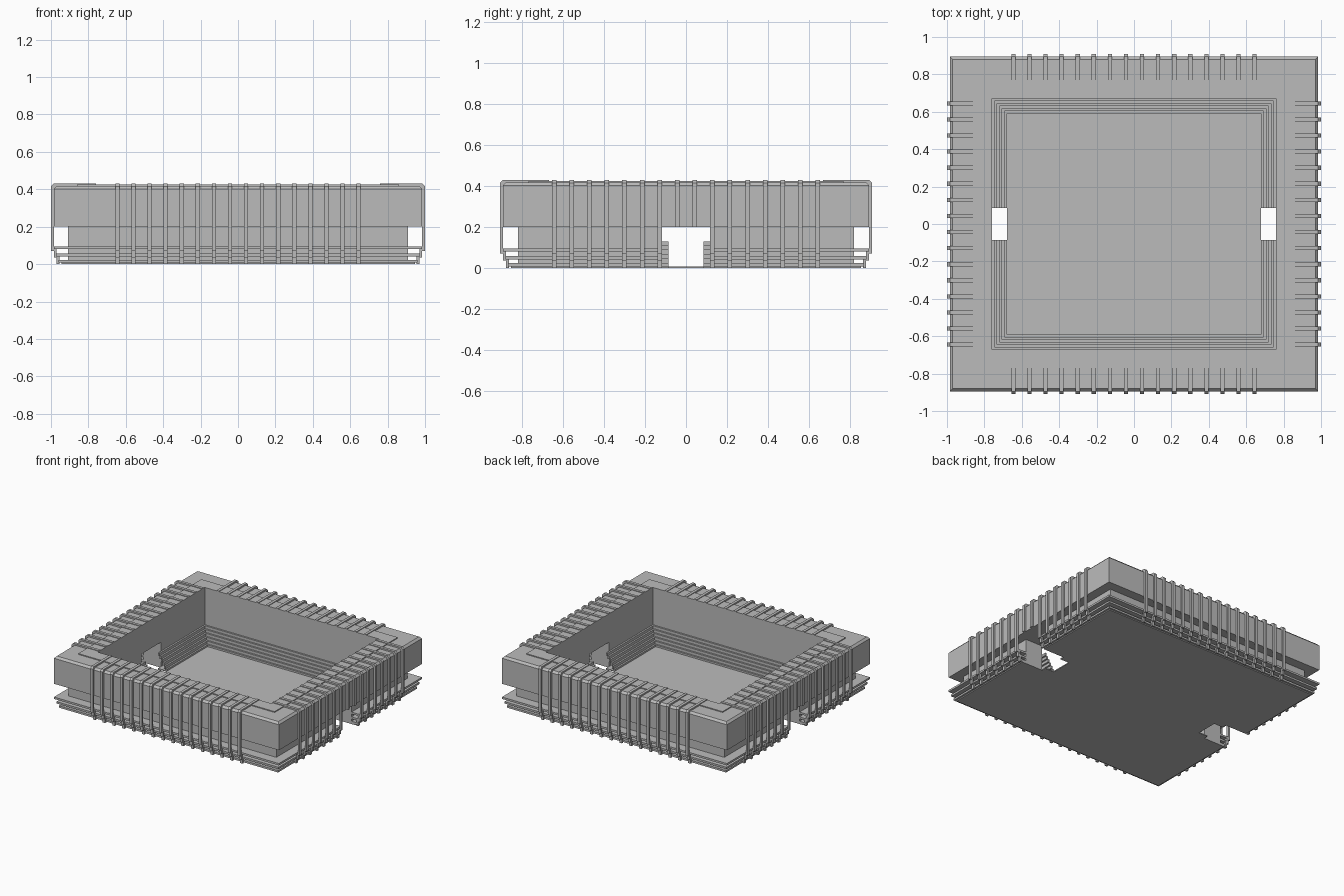
import bpy, bmesh

cube = bpy.data.objects.get("Cube")
if cube:
    bpy.data.objects.remove(cube)

# Half size of the arena opening; every ring is an offset d outward from it
HX, HY = 0.76, 0.67
GATE, AISLE = 0.12, 0.085

concrete = bpy.data.materials.new("concrete grey")
concrete.use_nodes = True
GREY = (0.5, 0.5, 0.5, 1)
concrete.diffuse_color = GREY
concrete.node_tree.nodes["Principled BSDF"].inputs["Base Color"].default_value = GREY


def finish(name, bm):
    bmesh.ops.recalc_face_normals(bm, faces=bm.faces)
    mesh = bpy.data.meshes.new(name)
    bm.to_mesh(mesh)
    bm.free()
    mesh.materials.append(concrete)
    bpy.context.collection.objects.link(bpy.data.objects.new(name, mesh))


def rect(d0, d1, z0, z1):
    return [(d0, z0), (d1, z0), (d1, z1), (d0, z1)]


def loft(bm, loops, closed):
    n = len(loops[0])
    rows = [[bm.verts.new(p) for p in loop] for loop in loops]
    pairs = list(zip(rows, rows[1:])) + ([(rows[-1], rows[0])] if closed else [])
    for a, b in pairs:
        for i in range(n):
            j = (i + 1) % n
            bm.faces.new((a[i], a[j], b[j], b[i]))
    if not closed:
        bm.faces.new(rows[0])
        bm.faces.new(rows[-1])


def ring(name, profile, gate=0):
    """Sweep a (d, z) profile around the arena, open at both side gates."""
    bm = bmesh.new()

    def corner(sx, sy):
        return [(sx * (HX + d), sy * (HY + d), z) for d, z in profile]

    def gate_end(sx, sy):
        return [(sx * (HX + d), sy * gate, z) for d, z in profile]

    if gate:
        for s in (-1, 1):
            loft(bm, [gate_end(1, s), corner(1, s), corner(-1, s), gate_end(-1, s)], False)
    else:
        loft(bm, [corner(1, 1), corner(-1, 1), corner(-1, -1), corner(1, -1)], True)
    finish(name, bm)


# Upper block with a chamfered rim, and the raised band on the roof
ring("upper_block", [(0, 0.2), (0.225, 0.2), (0.225, 0.402), (0.21, 0.418), (0, 0.418)])
ring("roof_band", rect(0, 0.1, 0.418, 0.425))

# Recessed lower wall, ground floor and terrace ledges
ring("lower_wall", rect(0, 0.15, 0, 0.2), GATE)
ring("outer_floor", rect(0.15, 0.185, 0, 0.008), GATE)
for i, (d, z) in enumerate([(0.2, 0.008), (0.212, 0.042), (0.225, 0.08)]):
    ring(f"terrace_ledge_{i + 1}", rect(0.14, d, z, z + 0.015), GATE)

# Hollow stand of steps around the field
STEPS, RUN, RISE = 6, 0.08 / 6, 0.13 / 6
for i in range(STEPS):
    d = -0.08 + i * RUN
    ring(f"seating_step_{i + 1}", rect(d, d + RUN, i * RISE, (i + 1) * RISE), AISLE)

# Playing field and the floor under the steps
ring("stand_floor", rect(-0.08, 0, 0, 0.008), AISLE)
bm = bmesh.new()
bmesh.ops.create_cube(bm, size=1)
for v in bm.verts:
    v.co = (v.co.x * 2 * (HX - 0.08), v.co.y * 2 * (HY - 0.08), (v.co.z + 0.5) * 0.008)
finish("field", bm)

# Ribs: over the roof, down the wall and stepping in past the ledges
TOP = [(0, 0.418), (0, 0.43), (0.225, 0.43), (0.24, 0.415)]
FULL = TOP + [(0.24, 0.07), (0.225, 0.07), (0.225, 0.035), (0.21, 0.035), (0.21, 0),
              (0.195, 0), (0.195, 0.05), (0.21, 0.05), (0.21, 0.085), (0.225, 0.085),
              (0.225, 0.402), (0.21, 0.418)]
SHORT = TOP + [(0.24, 0.2), (0.225, 0.2), (0.225, 0.402), (0.21, 0.418)]
COUNT, PITCH, HALF = 16, 0.086, 0.011


def ribs(name, side, along_x):
    bm = bmesh.new()
    for i in range(COUNT):
        c = (i - (COUNT - 1) / 2) * PITCH
        over_gate = not along_x and abs(c) < GATE
        profile = SHORT if over_gate else FULL
        if along_x:
            loops = [[(t, side * (HY + d), z) for d, z in profile] for t in (c - HALF, c + HALF)]
        else:
            loops = [[(side * (HX + d), t, z) for d, z in profile] for t in (c - HALF, c + HALF)]
        loft(bm, loops, False)
    finish(name, bm)


ribs("front_ribs", -1, True)
ribs("back_ribs", 1, True)
ribs("left_ribs", 1, False)
ribs("right_ribs", -1, False)
